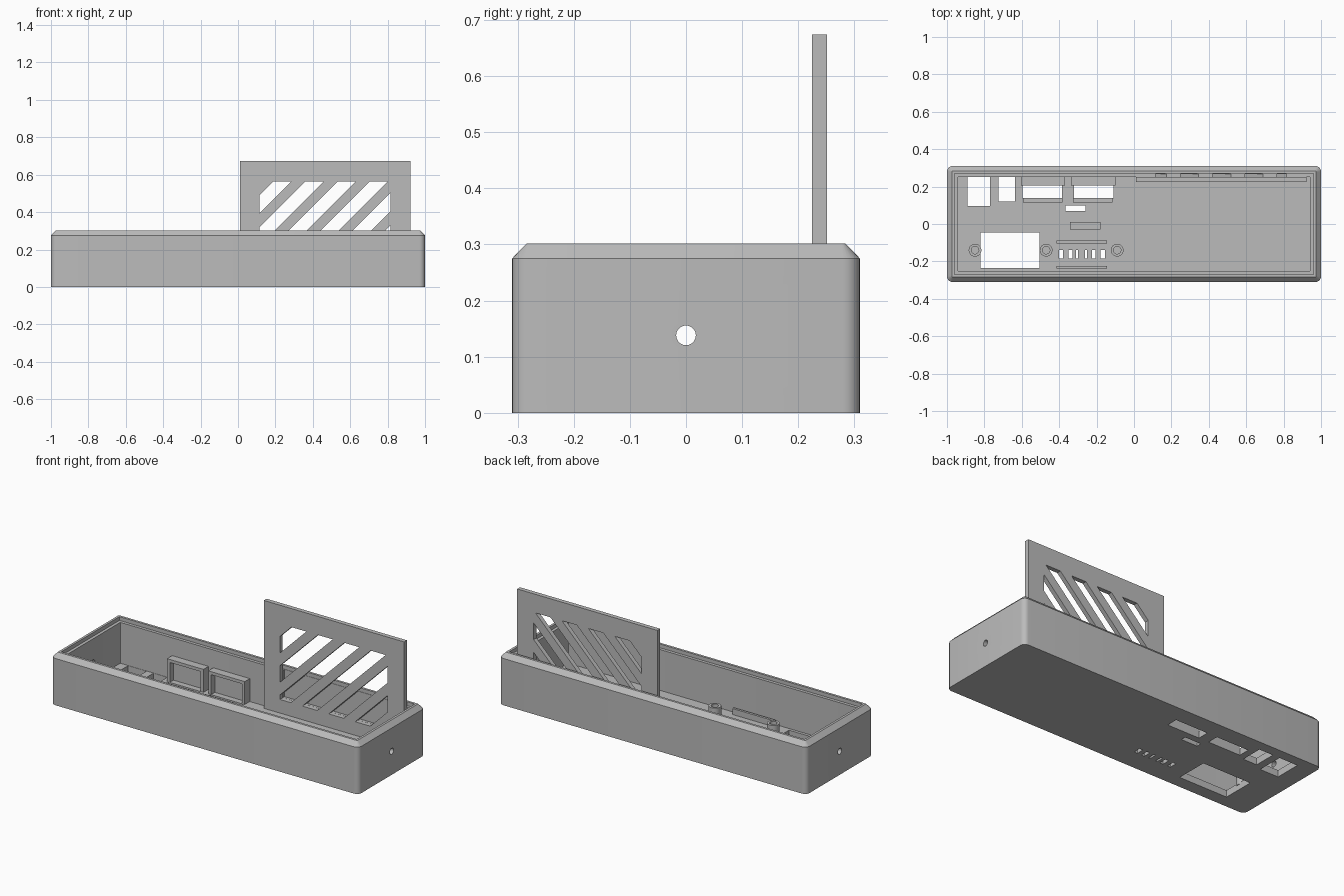
import bpy, bmesh, math
from mathutils import Vector, Matrix

cube = bpy.data.objects.get("Cube")
if cube:
    bpy.data.objects.remove(cube, do_unlink=True)

grey = bpy.data.materials.new("plain_grey")
grey.use_nodes = True
COLOUR = (0.5, 0.5, 0.5, 1)
grey.diffuse_color = COLOUR
grey.node_tree.nodes["Principled BSDF"].inputs["Base Color"].default_value = COLOUR

FLOOR, RIM = 0.04, 0.302


def finish(name, bm):
    bmesh.ops.recalc_face_normals(bm, faces=bm.faces[:])
    mesh = bpy.data.meshes.new(name)
    bm.to_mesh(mesh)
    bm.free()
    mesh.materials.append(grey)
    obj = bpy.data.objects.new(name, mesh)
    bpy.context.collection.objects.link(obj)
    return obj


def add_box(bm, x0, x1, y0, y1, z0, z1):
    size = Matrix.Diagonal((x1 - x0, y1 - y0, z1 - z0, 1))
    centre = Matrix.Translation(((x0 + x1) / 2, (y0 + y1) / 2, (z0 + z1) / 2))
    return bmesh.ops.create_cube(bm, size=1, matrix=centre @ size)


def box(name, *bounds):
    bm = bmesh.new()
    add_box(bm, *bounds)
    return finish(name, bm)


def add_cylinder(bm, centre, radius, depth, axis="Z"):
    turn = Matrix.Rotation(math.pi / 2, 4, "Y") if axis == "X" else Matrix()
    bmesh.ops.create_cone(bm, cap_ends=True, segments=32, radius1=radius, radius2=radius,
                          depth=depth, matrix=Matrix.Translation(centre) @ turn)


def cut(obj, bm):
    """Subtract the cutter solids from the object and discard them."""
    cutter = finish("cutter", bm)
    cutter.hide_render = True
    mod = obj.modifiers.new("cut", "BOOLEAN")
    mod.operation, mod.solver, mod.object = "DIFFERENCE", "EXACT", cutter
    bpy.context.view_layer.objects.active = obj
    bpy.ops.object.modifier_apply(modifier=mod.name)
    bpy.data.objects.remove(cutter, do_unlink=True)


def smooth(obj):
    bpy.ops.object.select_all(action="DESELECT")
    obj.select_set(True)
    bpy.context.view_layer.objects.active = obj
    bpy.ops.object.shade_smooth_by_angle(angle=math.radians(25))


def ring(bm, inset, radius, z, steps=6):
    """Rounded rectangle of vertices, inset from the outer footprint."""
    verts = []
    for k, (sx, sy) in enumerate([(1, 1), (-1, 1), (-1, -1), (1, -1)]):
        cx, cy = sx * (1 - inset - radius), sy * (0.31 - inset - radius)
        for i in range(steps + 1):
            a = math.pi / 2 * (k + i / steps)
            verts.append(bm.verts.new((cx + radius * math.cos(a), cy + radius * math.sin(a), z)))
    return verts


# Open tray: outer wall, chamfer, rim, lid ledge, cavity and floor as one loft
bm = bmesh.new()
rings = [ring(bm, *p) for p in [
    (0, 0.03, 0), (0, 0.03, 0.275), (0.026, 0.006, RIM), (0.04, 0.003, RIM),
    (0.04, 0.003, 0.28), (0.058, 0.002, 0.28), (0.058, 0.002, FLOOR)]]
for a, b in zip(rings, rings[1:]):
    for i in range(len(a)):
        j = (i + 1) % len(a)
        bm.faces.new((a[i], a[j], b[j], b[i]))
bm.faces.new(rings[0])
bm.faces.new(rings[-1])
tray = finish("tray", bm)

# Floor openings and the cable hole through both ends
bm = bmesh.new()
openings = [(-0.89, -0.77, 0.095, 0.25), (-0.725, -0.635, 0.12, 0.25),
            (-0.595, -0.385, 0.14, 0.207), (-0.32, -0.11, 0.14, 0.207),
            (-0.365, -0.26, 0.07, 0.1), (-0.82, -0.505, -0.235, -0.045)]
for x, w in [(-0.39, 0.02), (-0.34, 0.022), (-0.305, 0.012),
             (-0.257, 0.012), (-0.215, 0.02), (-0.167, 0.022)]:
    openings.append((x - w / 2, x + w / 2, -0.185, -0.14))
for o in openings:
    add_box(bm, *o, -0.05, FLOOR + 0.02)
add_cylinder(bm, (0, 0, 0.138), 0.0175, 2.2, "X")
cut(tray, bm)

# Upright grille panel standing against the back wall
panel = box("grille_panel", 0.01, 0.922, 0.225, 0.251, 0.02, 0.674)


def grille_slots(y0, y1):
    bm = bmesh.new()
    for k in range(7):
        low = -0.375 + 0.172 * k
        slot = bmesh.new()
        add_box(slot, 0.115, 0.815, y0, y1, 0.12, 0.565)
        for offset, side in [(low, -1), (low + 0.097, 1)]:
            bmesh.ops.bisect_plane(slot, geom=slot.verts[:] + slot.edges[:] + slot.faces[:],
                                   plane_co=Vector((offset, 0, 0)),
                                   plane_no=Vector((side, 0, -side)), clear_outer=True)
            bmesh.ops.holes_fill(slot, edges=[e for e in slot.edges if e.is_boundary])
        piece = bpy.data.meshes.new("slot")
        slot.to_mesh(piece)
        slot.free()
        bm.from_mesh(piece)
        bpy.data.meshes.remove(piece)
    return bm


cut(panel, grille_slots(0.2, 0.268))
cut(tray, grille_slots(0.2, 0.268))
smooth(tray)

# Socket hoods with a low lip in front of each opening
for side, x0 in [("right", -0.605), ("left", -0.337)]:
    x1 = x0 + 0.237
    hood = box(side + "_socket_hood", x0, x1, 0.205, 0.252, FLOOR - 0.01, 0.175)
    bm = bmesh.new()
    add_box(bm, x0 + 0.018, x1 - 0.018, 0.19, 0.24, FLOOR, 0.157)
    cut(hood, bm)
    box(side + "_socket_lip", x0 + 0.012, x1 - 0.014, 0.115, 0.14, FLOOR - 0.01, 0.07)

# Screw posts
for i, x in enumerate([-0.85, -0.47, -0.09]):
    bm = bmesh.new()
    add_cylinder(bm, (x, -0.14, 0.07), 0.034, 0.08)
    post = finish(f"screw_post_{i + 1}", bm)
    bm = bmesh.new()
    add_cylinder(bm, (x, -0.14, 0.1), 0.02, 0.1)
    cut(post, bm)
    if i == 1:
        bm = bmesh.new()
        add_box(bm, -0.82, -0.505, -0.235, -0.045, 0, 0.2)
        cut(post, bm)
    smooth(post)

# Locating ribs and pad on the floor
box("back_rib", -0.415, -0.145, -0.103, -0.087, FLOOR - 0.01, 0.075)
box("front_rib", -0.415, -0.145, -0.238, -0.224, FLOOR - 0.01, 0.075)
box("locating_pad", -0.343, -0.18, -0.03, 0.012, FLOOR - 0.01, 0.06)
